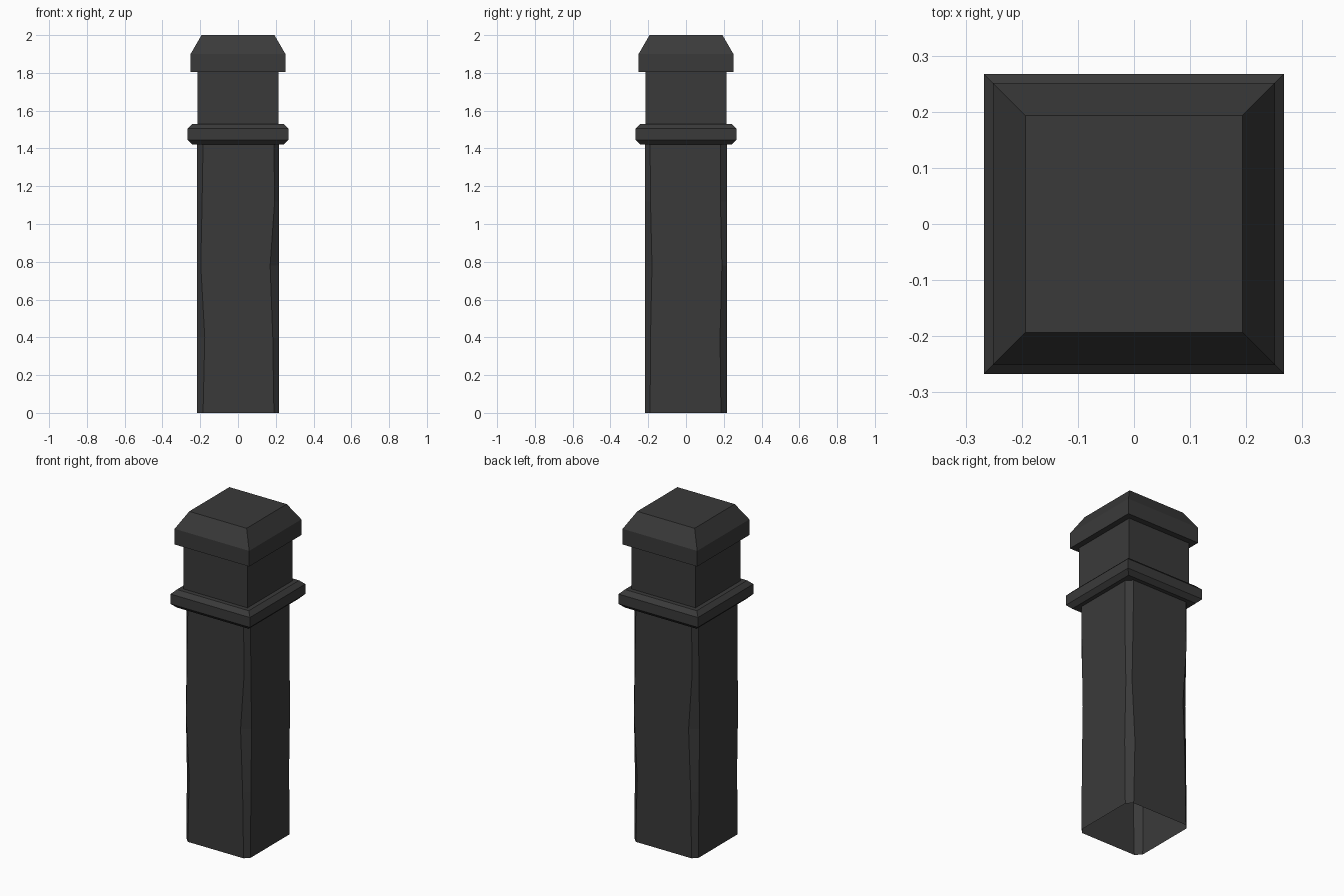
import bpy, bmesh

if "Cube" in bpy.data.objects:
    bpy.data.objects.remove(bpy.data.objects["Cube"])

mat = bpy.data.materials.new("dark_iron")
mat.diffuse_color = (0.042, 0.042, 0.042, 1)
mat.use_nodes = True
mat.node_tree.nodes["Principled BSDF"].inputs["Base Color"].default_value = mat.diffuse_color


def loft(name, rings, cap_bottom=False, cap_top=False):
    """Skin a stack of equal-length point rings with flat quads."""
    bm = bmesh.new()
    loops = [[bm.verts.new(p) for p in ring] for ring in rings]
    n = len(loops[0])
    for a, b in zip(loops, loops[1:]):
        for i in range(n):
            j = (i + 1) % n
            bm.faces.new((a[i], a[j], b[j], b[i]))
    if cap_bottom:
        bm.faces.new(loops[0][::-1])
    if cap_top:
        bm.faces.new(loops[-1])
    me = bpy.data.meshes.new(name)
    bm.to_mesh(me)
    bm.free()
    me.materials.append(mat)
    ob = bpy.data.objects.new(name, me)
    bpy.context.collection.objects.link(ob)
    return ob


def square(h, z):
    return [(-h, -h, z), (h, -h, z), (h, h, z), (-h, h, z)]


def worn_square(h, z, a, b):
    """Square with chamfered corners; a and b are (x inset, y inset) pairs,
    each shared by two diagonally opposite corners."""
    half = [(-h, -h + a[1], z), (-h + a[0], -h, z),
            (h - b[0], -h, z), (h, -h + b[1], z)]
    return half + [(-x, -y, z) for x, y, z in half]


# Shaft: open underneath, corners worn unevenly along the height
H = 0.218
wear = [(0.0, (.033, .033), (.028, .028)),
        (0.4, (.042, .038), (.034, .030)),
        (0.78, (.021, .028), (.048, .038)),
        (1.12, (.028, .036), (.024, .030)),
        (1.42, (.033, .035), (.028, .028))]
loft("shaft", [worn_square(H, z, a, b) for z, a, b in wear])

# Collar: bevelled band around the post
loft("collar", [square(h, z) for h, z in
                [(.242, 1.42), (.267, 1.445), (.267, 1.505), (.242, 1.53)]],
     cap_bottom=True, cap_top=True)

# Neck between collar and cap
loft("neck", [square(.215, 1.53), square(.215, 1.805)])

# Cap: straight sides with a sloped top
loft("cap", [square(h, z) for h, z in
             [(.251, 1.805), (.251, 1.90), (.193, 2.0)]],
     cap_bottom=True, cap_top=True)
